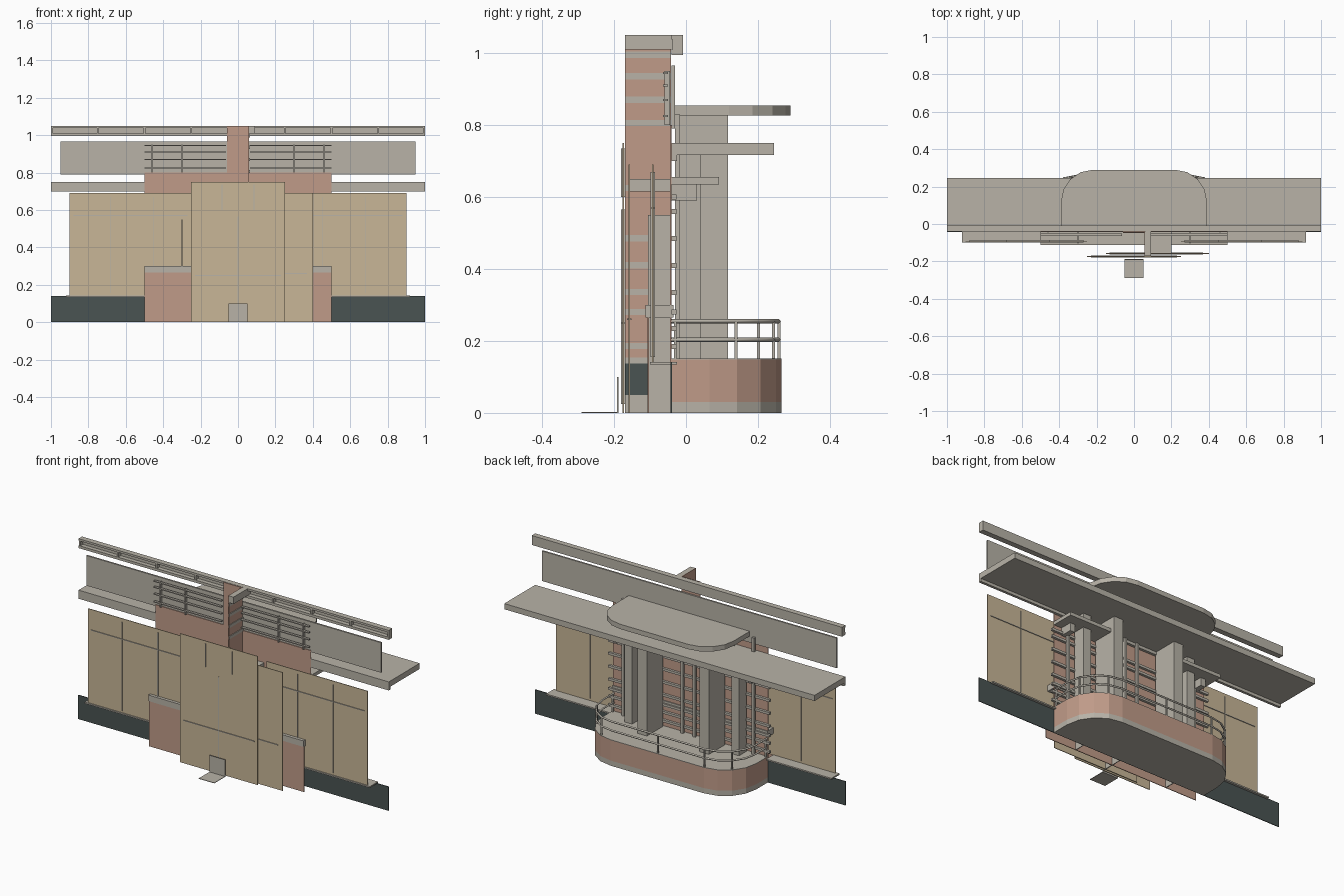
import bpy, bmesh, math
from mathutils import Vector

cube = bpy.data.objects.get("Cube")
if cube:
    bpy.data.objects.remove(cube, do_unlink=True)


def material(name, colour):
    m = bpy.data.materials.new(name)
    m.use_nodes = True
    m.diffuse_color = (*colour, 1)
    m.node_tree.nodes["Principled BSDF"].inputs["Base Color"].default_value = (*colour, 1)
    return m


GREY = material("warm grey concrete", (0.48, 0.45, 0.39))
TAN = material("tan panel", (0.58, 0.47, 0.31))
PINK = material("terracotta pink", (0.53, 0.33, 0.25))
DARK = material("dark slate", (0.067, 0.087, 0.085))


def finish(name, bm, mat):
    bmesh.ops.recalc_face_normals(bm, faces=bm.faces)
    mesh = bpy.data.meshes.new(name)
    bm.to_mesh(mesh)
    bm.free()
    mesh.materials.append(mat)
    ob = bpy.data.objects.new(name, mesh)
    bpy.context.collection.objects.link(ob)
    return ob


def box(name, x, y, z, mat):
    """Box from (low, high) pairs on each axis."""
    bm = bmesh.new()
    bmesh.ops.create_cube(bm, size=1)
    for v in bm.verts:
        v.co = Vector([(a + b) / 2 + c * (b - a) for (a, b), c in zip((x, y, z), v.co)])
    return finish(name, bm, mat)


def pair(name, x, y, z, mat):
    """The same box on both sides of x = 0."""
    box(name + "_left", x, y, z, mat)
    box(name + "_right", (-x[1], -x[0]), y, z, mat)


def panel(name, x, y, z, mat):
    return box(name, x, (y - 0.002, y + 0.002), z, mat)


def upright(name, x, y, z):
    """Thin vertical glazing fin crossing a panel."""
    box(name, (x - 0.002, x + 0.002), (y - 0.006, y + 0.006), z, GREY)


def crossbar(name, x, y, z):
    box(name, x, (y - 0.006, y + 0.006), (z - 0.002, z + 0.002), GREY)


def outline(half, back, front, radius, steps):
    """Half-rounded plan: straight back, two round corners at the far side."""
    pts = [(half, back)]
    for i in range(steps + 1):
        a = math.pi / 2 * i / steps
        pts.append((half - radius + radius * math.cos(a), front - radius + radius * math.sin(a)))
    return pts + [(-x, y) for x, y in reversed(pts)]


def slab(name, pts, z0, z1, mat):
    bm = bmesh.new()
    face = bm.faces.new([bm.verts.new((x, y, z0)) for x, y in pts])
    top = bmesh.ops.extrude_face_region(bm, geom=[face])["geom"]
    bmesh.ops.translate(bm, vec=(0, 0, z1 - z0), verts=[v for v in top if isinstance(v, bmesh.types.BMVert)])
    return finish(name, bm, mat)


def rail(name, pts, z, radius):
    curve = bpy.data.curves.new(name, "CURVE")
    curve.dimensions = "3D"
    curve.bevel_depth = radius
    curve.bevel_resolution = 0
    spline = curve.splines.new("POLY")
    spline.points.add(len(pts) - 1)
    for p, (x, y) in zip(spline.points, pts):
        p.co = (x, y, z, 1)
    curve.materials.append(GREY)
    ob = bpy.data.objects.new(name, curve)
    bpy.context.collection.objects.link(ob)


# Plinth, sill and side panels
panel("plinth", (-1, 1), -0.041, (0, 0.14), DARK)
pair("sill", (0.5, 0.92), (-0.1, -0.025), (0.134, 0.142), GREY)
for side, (a, b) in {"right": (-0.9, -0.25), "left": (0.25, 0.9)}.items():
    panel("side_panel_" + side, (a, b), -0.092, (0.14, 0.69), TAN)
    crossbar("side_crossbar_" + side, (a + 0.02, b - 0.02), -0.092, 0.57)
    for x in (0.45, 0.68):
        upright("side_upright_" + side, math.copysign(x, a), -0.092, (0.155, 0.67))

# Stepped centre panels
panel("centre_panel", (-0.25, 0.25), -0.174, (0, 0.75), TAN)
upright("centre_upright", 0, -0.174, (0.025, 0.565))
for x in (-0.085, 0.085):
    upright("upper_upright", x, -0.174, (0.6, 0.735))
crossbar("centre_crossbar", (-0.23, 0.23), -0.174, 0.25)
panel("offset_panel", (-0.15, 0.4), -0.158, (0, 0.69), TAN)
crossbar("offset_crossbar", (-0.13, 0.37), -0.158, 0.26)

# Low pink screen with its cap
panel("low_screen", (-0.5, 0.5), -0.105, (0, 0.265), PINK)
box("low_screen_cap", (-0.5, 0.5), (-0.112, -0.035), (0.265, 0.3), GREY)
pair("cross_wall", (0.298, 0.302), (-0.105, -0.04), (0, 0.55), GREY)

# Doorstep flap
panel("step_riser", (-0.05, 0.05), -0.19, (0, 0.1), GREY)
box("step_tread", (-0.05, 0.05), (-0.29, -0.19), (0, 0.003), GREY)

# Pink back wall and tower
panel("back_wall", (-0.5, 0.5), -0.042, (0.14, 0.8), PINK)
panel("tower_panel", (-0.06, 0.06), -0.045, (0.8, 1.05), PINK)
FIN_X, FIN_Y = (0.056, 0.06), (-0.17, -0.042)
box("tower_fin", FIN_X, FIN_Y, (0.14, 1.05), PINK)
box("tower_fin_base", FIN_X, FIN_Y, (0.05, 0.14), DARK)
box("tower_fin_foot", FIN_X, FIN_Y, (0, 0.05), GREY)
box("tower_head", (0.06, 0.09), (-0.17, -0.01), (1.01, 1.05), GREY)
box("tower_bracket", (0.06, 0.2), (-0.16, -0.04), (0.615, 0.65), GREY)
for z in (0.145, 0.185, 0.28, 0.335, 0.41, 0.485, 0.625, 0.805, 0.87, 0.935, 0.995):
    box("tower_band", (0.06, 0.064), FIN_Y, (z - 0.008, z + 0.009), GREY)

# Louvres above the wall, in front of the fascia
for z in (0.825, 0.87, 0.91, 0.945):
    pair("upper_louvre", (0.064, 0.5), (-0.064, -0.05), (z - 0.003, z + 0.003), GREY)
for x in (0.3, 0.46):
    pair("louvre_post", (x - 0.003, x + 0.003), (-0.06, -0.045), (0.8, 0.95), GREY)

# Louvres on the garden side of the wall
for z in (0.185, 0.235, 0.28, 0.335, 0.41, 0.485, 0.56, 0.6):
    box("wall_louvre", (-0.52, 0.52), (-0.04, -0.026), (z - 0.007, z + 0.007), GREY)
for x in (0.04, 0.29, 0.42):
    pair("wall_post", (x - 0.008, x + 0.008), (-0.03, -0.016), (0.14, 0.83), GREY)

# Fascia and the open top beam
box("fascia", (-0.95, 0.95), (-0.04, -0.03), (0.79, 0.965), GREY)
box("top_beam_web", (-1, 1), (-0.015, -0.008), (0.995, 1.05), GREY)
box("top_beam_cap", (-1, 1), (-0.04, -0.008), (1.038, 1.05), GREY)
box("top_beam_lip", (-1, 1), (-0.04, -0.015), (0.995, 1.01), GREY)
for x in (0.25, 0.5, 0.75, 0.995):
    pair("top_beam_rib", (x - 0.005, x + 0.005), (-0.038, -0.015), (1.01, 1.038), GREY)

# Long roof slab, rounded canopy and small shelf
box("roof_slab", (-1, 1), (-0.04, 0.245), (0.717, 0.75), GREY)
box("roof_slab_lip", (-1, 1), (-0.04, -0.025), (0.7, 0.717), GREY)
slab("canopy", outline(0.39, -0.03, 0.29, 0.17, 4), 0.827, 0.855, GREY)
pair("shelf", (0.19, 0.5), (-0.04, 0.092), (0.635, 0.655), GREY)
pair("shelf_bracket", (0.42, 0.45), (-0.04, 0.03), (0.59, 0.635), GREY)

# Tall fins and slim piers behind the balcony
pair("tall_fin", (0.17, 0.23), (-0.03, 0.117), (0, 0.827), GREY)
pair("slim_pier", (0.32, 0.37), (-0.03, 0.04), (0.1, 0.717), GREY)

# Rounded balcony with two rails
plan = outline(0.5, -0.04, 0.265, 0.2, 4)
slab("balcony_base", plan, 0, 0.03, GREY)
slab("balcony_band", plan, 0.03, 0.148, PINK)
slab("balcony_floor", plan, 0.148, 0.151, GREY)
rail_plan = outline(0.493, -0.04, 0.258, 0.193, 4)
for z in (0.203, 0.255):
    rail("balcony_rail", rail_plan, z, 0.006)
for x, y in rail_plan[2:-2:2] + [(0, 0.258), (0.493, -0.03), (-0.493, -0.03)]:
    box("rail_post", (x - 0.004, x + 0.004), (y - 0.004, y + 0.004), (0.15, 0.255), GREY)
